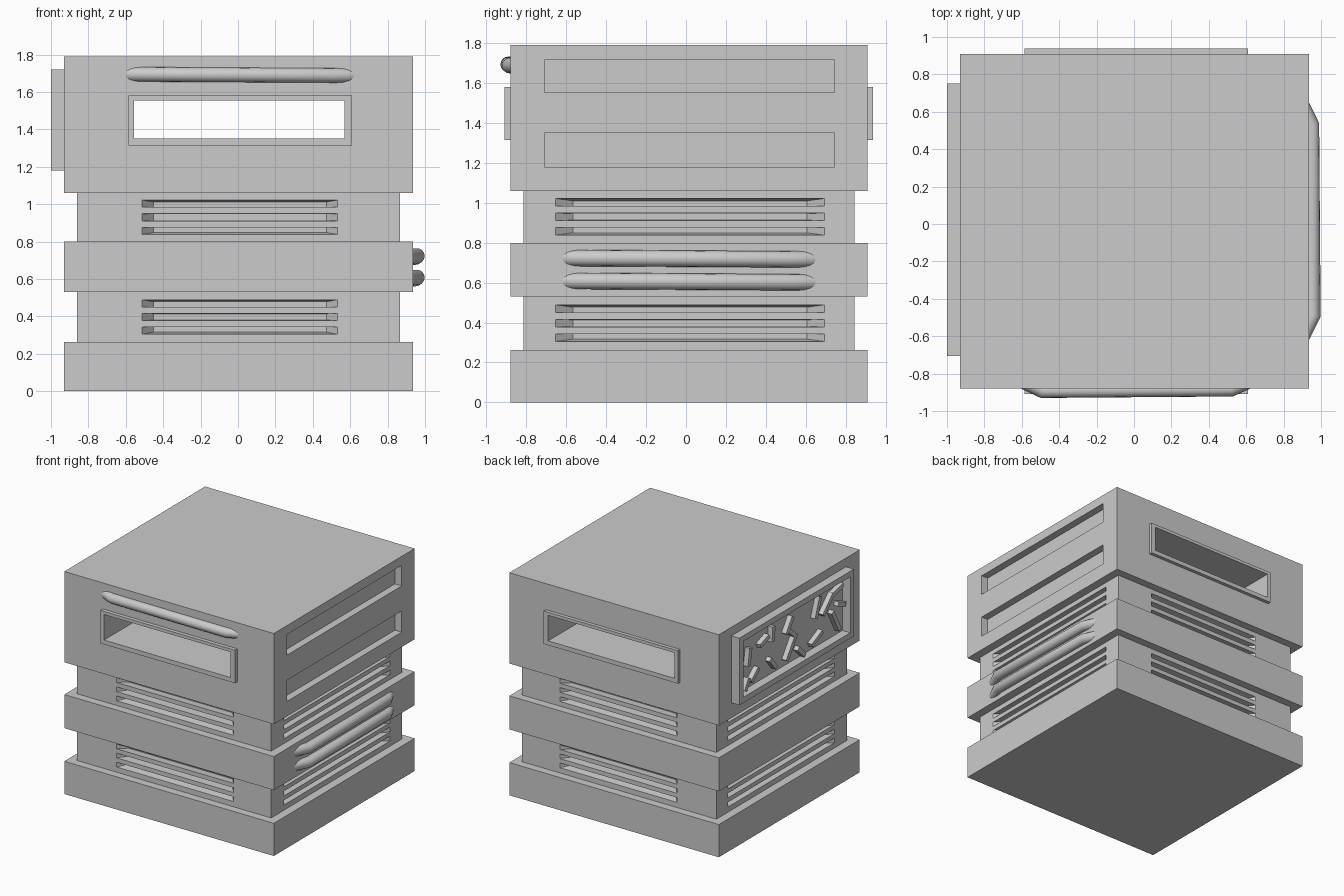
import bpy, bmesh, math
from mathutils import Vector, Matrix

if "Cube" in bpy.data.objects:
    bpy.data.objects.remove(bpy.data.objects["Cube"])


def finish(name, bm):
    bmesh.ops.recalc_face_normals(bm, faces=bm.faces)
    me = bpy.data.meshes.new(name)
    bm.to_mesh(me)
    bm.free()
    ob = bpy.data.objects.new(name, me)
    bpy.context.collection.objects.link(ob)
    return ob


def loft(bm, rings):
    """Closed solid through a list of equal-length point rings."""
    vs = [[bm.verts.new(p) for p in r] for r in rings]
    n = len(vs[0])
    for a, b in zip(vs, vs[1:]):
        for i in range(n):
            j = (i + 1) % n
            bm.faces.new((a[i], a[j], b[j], b[i]))
    bm.faces.new(vs[0])
    bm.faces.new(vs[-1])


def rect(x0, x1, y0, y1, z):
    return [(x0, y0, z), (x1, y0, z), (x1, y1, z), (x0, y1, z)]


def box(bm, x0, x1, y0, y1, z0, z1):
    loft(bm, [rect(x0, x1, y0, y1, z0), rect(x0, x1, y0, y1, z1)])


def cut(ob, cutter):
    mod = ob.modifiers.new("cut", 'BOOLEAN')
    mod.operation = 'DIFFERENCE'
    mod.solver = 'EXACT'
    mod.object = cutter
    bpy.context.view_layer.objects.active = ob
    bpy.ops.object.modifier_apply(modifier=mod.name)


X0, X1, Y0, Y1 = -0.93, 0.935, -0.88, 0.91      # wide bands
RX0, RX1, RY0, RY1 = -0.862, 0.866, -0.815, 0.845  # recessed bands

# Stacked body: wide and recessed bands in one solid
wide, slim = (X0, X1, Y0, Y1), (RX0, RX1, RY0, RY1)
bm = bmesh.new()
rings = []
for lo, hi, b in [(0, .263, wide), (.263, .53, slim), (.53, .80, wide),
                  (.80, 1.06, slim), (1.06, 1.79, wide)]:
    rings += [rect(*b, lo), rect(*b, hi)]
loft(bm, rings)
body = finish("body", bm)

# Cutter: tunnel window
bm = bmesh.new()
box(bm, -.555, .57, -1.2, 1.2, 1.35, 1.555)
tunnel = finish("tunnel_cutter", bm)

# Cutter: tapered vents on all four sides plus two long side recesses
bm = bmesh.new()
DEPTH = 0.07


def vents(place, c, half, taper):
    for zc in (.93, .397):
        for dz in (-.073, 0, .073):
            def ring(d, s):
                return [place(c + s * u * half, d, zc + s * (dz + w * .019))
                        for u, w in ((-1, -1), (1, -1), (1, 1), (-1, 1))]
            loft(bm, [ring(-.02, 1), ring(0, 1), ring(DEPTH, taper)])


vents(lambda u, d, z: (u, RY0 + d, z), .01, .522, .885)
vents(lambda u, d, z: (u, RY1 - d, z), .01, .522, .885)
vents(lambda u, d, z: (RX1 - d, u, z), .02, .675, .87)
vents(lambda u, d, z: (RX0 + d, u, z), .02, .675, .87)
for z0, z1 in ((1.18, 1.35), (1.552, 1.717)):
    box(bm, X1 - .06, X1 + .1, -.71, .745, z0, z1)
slots = finish("slot_cutter", bm)

# Window frames, front and back
bm = bmesh.new()
box(bm, -.585, .61, -.91, Y0, 1.315, 1.58)
box(bm, -.585, .61, Y1, .938, 1.315, 1.58)
frames = finish("window_frames", bm)

# Left panel rim
bm = bmesh.new()
box(bm, -1.0, X0, -.705, .75, 1.18, 1.72)
rim = finish("side_panel_rim", bm)
bm = bmesh.new()
box(bm, -1.1, -.85, -.66, .70, 1.225, 1.675)
tray = finish("tray_cutter", bm)

cut(body, tunnel)
cut(body, slots)
cut(frames, tunnel)
cut(rim, tray)
for c in (tunnel, slots, tray):
    bpy.data.objects.remove(c)

# Scattered small bars in the left panel: y, z, angle, length
bm = bmesh.new()
for y, z, ang, ln in [(.57, 1.49, 80, .14), (.50, 1.32, 40, .12), (.60, 1.28, 60, .10),
                      (.38, 1.545, 20, .12), (.27, 1.56, 85, .12), (.27, 1.325, -50, .12),
                      (.06, 1.55, 55, .14), (.02, 1.47, -40, .12), (.04, 1.36, 55, .20),
                      (-.09, 1.28, -45, .12), (-.29, 1.31, 25, .15), (-.30, 1.555, 70, .17),
                      (-.43, 1.53, 45, .18), (-.55, 1.60, 15, .14), (-.53, 1.36, -62, .20),
                      (-.60, 1.47, -20, .10)]:
    m = (Matrix.Translation((X0 - .015, y, z))
         @ Matrix.Rotation(math.radians(-ang), 4, 'X')
         @ Matrix.Diagonal((.05, ln, .035, 1)))
    bmesh.ops.create_cube(bm, size=1, matrix=m)
finish("panel_bars", bm)


# Rounded handle tubes with ends bent into the body
def tube(name, pts, r):
    cu = bpy.data.curves.new(name, 'CURVE')
    cu.dimensions = '3D'
    cu.bevel_depth = r
    cu.bevel_resolution = 6
    cu.use_fill_caps = True
    sp = cu.splines.new('POLY')
    sp.points.add(len(pts) - 1)
    for p, co in zip(sp.points, pts):
        p.co = (*co, 1)
    sp.use_smooth = True
    ob = bpy.data.objects.new(name, cu)
    bpy.context.collection.objects.link(ob)
    bpy.ops.object.select_all(action='DESELECT')
    ob.select_set(True)
    bpy.context.view_layer.objects.active = ob
    bpy.ops.object.convert(target='MESH')
    bpy.ops.object.shade_smooth_by_angle(angle=math.radians(40))


tube("front_handle", [(-.64, -.82, 1.694), (-.49, -.892, 1.694),
                      (.52, -.884, 1.688), (.66, -.82, 1.688)], .039)
for i, z in enumerate((.605, .72)):
    tube(f"side_handle_{i + 1}", [(.875, -.65, z + .003), (.958, -.485, z + .003),
                                  (.950, .53, z - .003), (.875, .68, z - .003)], .041)
